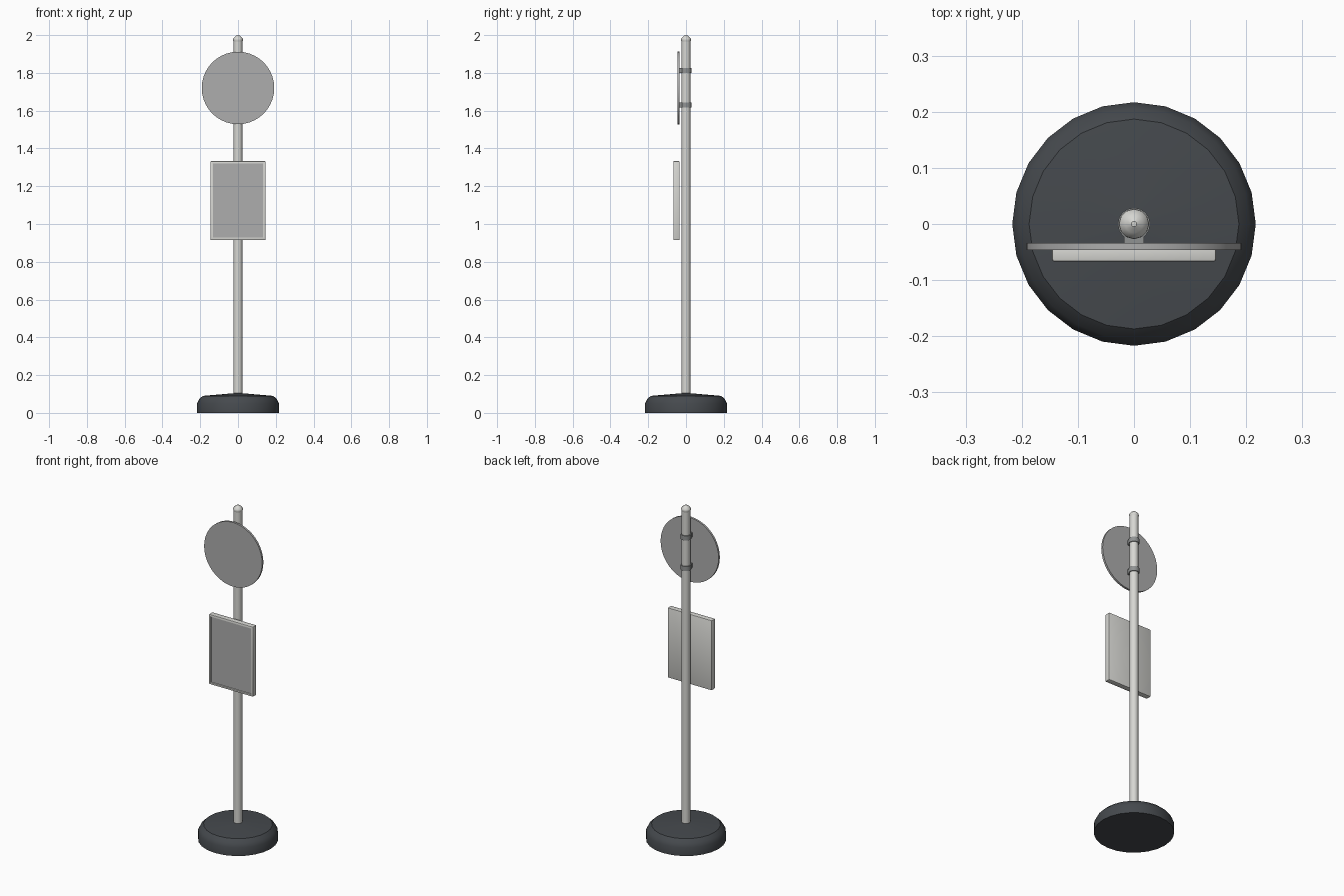
import bpy, bmesh, math

if "Cube" in bpy.data.objects:
    bpy.data.objects.remove(bpy.data.objects["Cube"])


def material(name, rgb):
    m = bpy.data.materials.new(name)
    m.diffuse_color = (*rgb, 1)
    m.use_nodes = True
    m.node_tree.nodes["Principled BSDF"].inputs["Base Color"].default_value = m.diffuse_color
    return m


DARK = material("dark_rubber", (0.06, 0.067, 0.075))
METAL = material("light_metal", (0.68, 0.68, 0.65))
FACE = material("grey_face", (0.42, 0.42, 0.42))
CLAMP = material("clamp_grey", (0.28, 0.29, 0.29))


def finish(name, bm, mats, angle=35):
    bmesh.ops.recalc_face_normals(bm, faces=bm.faces)
    mesh = bpy.data.meshes.new(name)
    bm.to_mesh(mesh)
    bm.free()
    for m in mats:
        mesh.materials.append(m)
    ob = bpy.data.objects.new(name, mesh)
    bpy.context.collection.objects.link(ob)
    bpy.ops.object.select_all(action='DESELECT')
    ob.select_set(True)
    bpy.context.view_layer.objects.active = ob
    bpy.ops.object.shade_smooth_by_angle(angle=math.radians(angle))
    return ob


def lathe(name, profile, sides, mat, angle=35):
    """Stack rings of (radius, z) and cap both ends."""
    bm = bmesh.new()
    rings = [[bm.verts.new((r * math.cos(2 * math.pi * i / sides),
                            r * math.sin(2 * math.pi * i / sides), z))
              for i in range(sides)] for r, z in profile]
    for a, b in zip(rings, rings[1:]):
        for i in range(sides):
            j = (i + 1) % sides
            bm.faces.new((a[i], a[j], b[j], b[i]))
    bm.faces.new(rings[0])
    bm.faces.new(rings[-1])
    return finish(name, bm, [mat], angle)


def box(bm, x, y0, y1, z0, z1):
    verts = bmesh.ops.create_cube(bm, size=1)["verts"]
    for v in verts:
        v.co = (x * 2 * v.co.x, y0 + (y1 - y0) * (v.co.y + 0.5),
                z0 + (z1 - z0) * (v.co.z + 0.5))


# Weighted foot with a sloped shoulder
lathe("base", [(0.217, 0), (0.217, 0.05), (0.206, 0.072), (0.187, 0.09),
               (0.024, 0.104)], 24, DARK, 30)

# Pole and its small domed cap
lathe("pole", [(0.024, 0.09), (0.024, 1.98)], 12, METAL)
lathe("pole_cap", [(0.024, 1.965), (0.027, 1.975), (0.026, 1.981),
                   (0.016, 1.992), (0.005, 2.0)], 12, METAL)

# Round sign plate
disc = lathe("sign_disc", [(0.192, -0.006), (0.192, 0.006)], 40, FACE)
disc.rotation_euler.x = math.pi / 2
disc.location = (0, -0.04, 1.72)

# Clamps that hold the sign to the pole, each with a mounting tab
for i, z in enumerate((1.63, 1.813)):
    band = [(0.0245, z - 0.014), (0.029, z - 0.014),
            (0.029, z + 0.014), (0.0245, z + 0.014)]
    lathe(f"clamp_{i + 1}", band, 16, CLAMP)
    bm = bmesh.new()
    box(bm, 0.018, -0.035, -0.02, z - 0.014, z + 0.014)
    finish(f"clamp_tab_{i + 1}", bm, [CLAMP])

# Notice board: bevelled frame with a shallow recessed sheet
bm = bmesh.new()
box(bm, 0.146, -0.067, -0.034, 0.915, 1.333)
bmesh.ops.bevel(bm, geom=bm.edges[:], offset=0.004, segments=2,
                affect='EDGES', profile=0.5)
bm.normal_update()
front = max((f for f in bm.faces if f.normal.y < -0.9), key=lambda f: f.calc_area())
bmesh.ops.inset_individual(bm, faces=[front], thickness=0.012)
bmesh.ops.inset_individual(bm, faces=[front], thickness=0.002, depth=-0.004)
front.material_index = 1
finish("notice_board", bm, [METAL, FACE])
